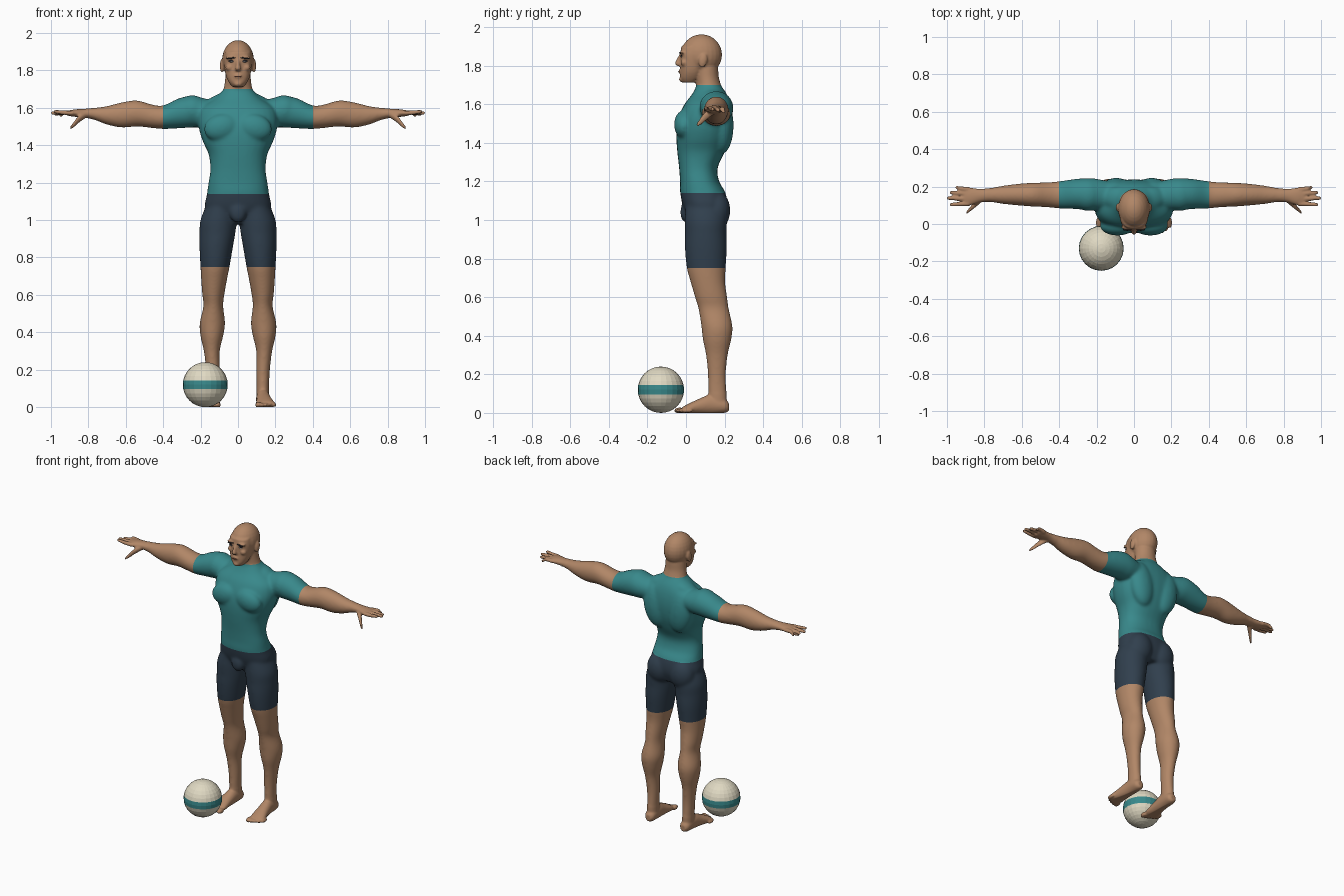
import bpy, bmesh, math
from mathutils import Vector, Matrix
from mathutils.bvhtree import BVHTree

if "Cube" in bpy.data.objects:
    bpy.data.objects.remove(bpy.data.objects["Cube"])

X, Y, Z = Vector((1, 0, 0)), Vector((0, 1, 0)), Vector((0, 0, 1))
FRAMES = {"X": (Y, Z), "Y": (X, Z), "Z": (X, Y)}


def material(name, rgb):
    m = bpy.data.materials.new(name)
    m.use_nodes = True
    m.diffuse_color = (*rgb, 1)
    m.node_tree.nodes["Principled BSDF"].inputs["Base Color"].default_value = (*rgb, 1)
    return m


skin = material("skin", (0.44, 0.24, 0.135))
teal = material("teal_cloth", (0.04, 0.25, 0.26))
navy = material("navy_cloth", (0.03, 0.05, 0.075))
cream = material("cream", (0.74, 0.69, 0.54))
dark = material("dark_hair", (0.02, 0.02, 0.025))
eye_grey = material("eye_grey", (0.3, 0.3, 0.3))
lip = material("lip_brown", (0.25, 0.1, 0.065))


def make_object(name, bm, *mats, smooth=True):
    me = bpy.data.meshes.new(name)
    bm.to_mesh(me)
    bm.free()
    for m in mats:
        me.materials.append(m)
    if smooth:
        me.shade_smooth()
    ob = bpy.data.objects.new(name, me)
    bpy.context.collection.objects.link(ob)
    return ob


def refine(rows, steps=5):
    """Catmull-Rom interpolation between profile rows."""
    pts = [rows[0], *rows, rows[-1]]
    out = []
    for p0, p1, p2, p3 in zip(pts, pts[1:], pts[2:], pts[3:]):
        for i in range(steps):
            t = i / steps
            out.append([b + t * (c - a) / 2 + t * t * (2 * a - 5 * b + 4 * c - d) / 2
                        + t ** 3 * (3 * b - a - 3 * c + d) / 2
                        for a, b, c, d in zip(p0, p1, p2, p3)])
    return out + [list(rows[-1])]


def loft(bm, rows, axis, side=1, power=2.0, count=28):
    """Closed tube through rows of (x, y, z, half width, half height)."""
    u, v = FRAMES[axis]
    rings = []
    for x, y, z, a, b in refine(rows):
        ring = []
        for k in range(count):
            t = math.tau * k / count
            c, s = math.cos(t), math.sin(t)
            c = math.copysign(abs(c) ** (2 / power), c)
            s = math.copysign(abs(s) ** (2 / power), s)
            ring.append(bm.verts.new(Vector((side * x, y, z)) + u * a * c + v * b * s))
        rings.append(ring)
    for r, q in zip(rings, rings[1:]):
        for k in range(count):
            j = (k + 1) % count
            bm.faces.new((r[k], r[j], q[j], q[k]))
    bm.faces.new(rings[0][::-1])
    bm.faces.new(rings[-1])


def upright(bm, rows, power):
    """Loft from rows of (z, half width, front y, back y)."""
    loft(bm, [(0, (f + k) / 2, z, w, (k - f) / 2) for z, w, f, k in rows], "Z", 1, power)


def blob(bm, centre, radii, turn=0, axis="Y"):
    mat = (Matrix.Translation(centre) @ Matrix.Rotation(turn, 4, axis)
           @ Matrix.Diagonal((*radii, 1)))
    bmesh.ops.create_uvsphere(bm, u_segments=24, v_segments=14, radius=1, matrix=mat)


bm = bmesh.new()

# Torso and neck
upright(bm, [(.98, .1, .03, .19), (1.06, .175, -.012, .215), (1.14, .166, -.03, .205),
             (1.2, .158, -.031, .172), (1.27, .148, -.036, .164), (1.35, .157, -.045, .2),
             (1.42, .188, -.05, .225), (1.48, .207, -.048, .236), (1.54, .213, -.035, .238),
             (1.6, .195, -.008, .23), (1.65, .125, .03, .213), (1.69, .085, .053, .186)], 2.3)
upright(bm, [(1.62, .1, .04, .2), (1.69, .08, .052, .184), (1.74, .07, .05, .17),
             (1.8, .066, .045, .165), (1.84, .06, .05, .15)], 2)
blob(bm, (0, .0, 1.04), (.045, .03, .055))

# Head: cranium, face, nose, lips
blob(bm, (0, .08, 1.856), (.085, .107, .106))
upright(bm, [(1.9, .068, -.024, .1), (1.86, .074, -.03, .1), (1.82, .073, -.028, .1),
             (1.77, .064, -.03, .09), (1.735, .048, -.03, .075), (1.712, .03, -.018, .05)], 2.3)
loft(bm, [(0, -.022, 1.865, .008, .008), (0, -.036, 1.835, .01, .012),
          (0, -.042, 1.81, .015, .016), (0, -.034, 1.798, .012, .01)], "Z")
blob(bm, (0, -.028, 1.77), (.024, .01, .012))
blob(bm, (0, -.022, 1.728), (.022, .014, .014))

for s in (-1, 1):
    # Chest, back, seat and shoulder muscles
    blob(bm, (s * .088, -.012, 1.495), (.095, .05, .072), s * .25)
    blob(bm, (s * .095, .185, 1.49), (.085, .062, .15), s * .15)
    blob(bm, (s * .085, .16, 1.05), (.085, .07, .1))
    blob(bm, (s * .095, .14, 1.635), (.085, .06, .04), s * .35)
    blob(bm, (s * .245, .157, 1.585), (.085, .088, .083))
    # Brow, cheek and ear
    blob(bm, (s * .035, -.018, 1.868), (.034, .014, .009))
    blob(bm, (s * .045, -.008, 1.815), (.022, .02, .018))
    blob(bm, (s * .086, .088, 1.825), (.011, .022, .037), -.2, "X")
    # Arm and palm
    loft(bm, [(.1, .15, 1.57, .07, .06), (.2, .157, 1.576, .085, .08),
              (.25, .16, 1.58, .086, .085), (.32, .16, 1.57, .08, .08),
              (.4, .156, 1.55, .073, .063), (.46, .156, 1.555, .067, .063),
              (.54, .157, 1.57, .064, .07), (.62, .157, 1.562, .058, .068),
              (.7, .156, 1.56, .049, .05), (.77, .155, 1.568, .038, .032),
              (.82, .152, 1.571, .036, .024), (.87, .147, 1.572, .046, .02),
              (.91, .146, 1.571, .047, .014)], "X", s)
    # Fingers and thumb
    for y0, y1, tip, z in ((.185, .195, .955, 1.56), (.16, .168, .985, 1.568),
                           (.134, .138, 1.001, 1.573), (.108, .104, .985, 1.58)):
        loft(bm, [(.88, y0, 1.572, .013, .013), (.93, (y0 + y1) / 2, 1.574, .012, .012),
                  (tip - .01, y1, z, .01, .01), (tip, y1, z, .006, .006)], "X", s, count=12)
    loft(bm, [(.81, .14, 1.565, .02, .016), (.85, .105, 1.54, .018, .02),
              (.88, .075, 1.508, .012, .015), (.897, .06, 1.492, .008, .009)], "X", s, count=12)
    # Leg
    loft(bm, [(.085, .1, 1.09, .08, .1), (.104, .102, 1.0, .097, .109),
              (.11, .102, .93, .096, .108), (.117, .103, .85, .089, .109),
              (.123, .105, .75, .078, .101), (.128, .113, .68, .069, .09),
              (.132, .13, .6, .059, .084), (.132, .143, .54, .053, .079),
              (.137, .16, .45, .068, .081), (.14, .161, .38, .061, .074),
              (.14, .16, .3, .043, .057), (.134, .16, .2, .037, .047),
              (.133, .162, .12, .034, .048), (.133, .165, .03, .034, .048)], "Z", s)
    # Foot and toes
    loft(bm, [(.132, .222, .03, .018, .022), (.132, .2, .036, .034, .036),
              (.134, .13, .045, .037, .05), (.139, .07, .034, .041, .04),
              (.146, .01, .02, .05, .026), (.15, -.018, .014, .049, .016)], "Y", s)
    for i in range(5):
        r = .0165 if i == 0 else .0115
        blob(bm, (s * (.109 + .021 * i), -.033 + .0025 * i * i, .012), (r, .029, r))

# Fuse the forms into one continuous skin
rough = make_object("body_form", bm)
mod = rough.modifiers.new("fuse", "REMESH")
mod.mode = "VOXEL"
mod.voxel_size = .006
bpy.context.view_layer.update()
fused = rough.evaluated_get(bpy.context.evaluated_depsgraph_get())
body = bmesh.new()
body.from_mesh(fused.to_mesh())
fused.to_mesh_clear()
bpy.data.objects.remove(rough)


def relax(test, times):
    verts = [v for v in body.verts if test(v.co)]
    for _ in range(times):
        bmesh.ops.smooth_vert(body, verts=verts, factor=.5,
                              use_axis_x=True, use_axis_y=True, use_axis_z=True)


relax(lambda p: abs(p.x) < .78 and .1 < p.z < 1.7, 14)
relax(lambda p: True, 2)
for v in body.verts:
    v.co.z = max(v.co.z, 0)

# Straight hems between skin and clothing
for point, normal in ((Z * .75, Z), (Z * 1.14, Z), (Z * 1.7, Z), (X * .4, X), (X * -.4, X)):
    bmesh.ops.bisect_plane(body, geom=body.verts[:] + body.edges[:] + body.faces[:],
                           dist=1e-5, plane_co=point, plane_no=normal)


def region(p):
    side = "left" if p.x > 0 else "right"
    if abs(p.x) > .4:
        return side + "_arm"
    if p.z < .75:
        return side + "_leg"
    return "shorts" if p.z < 1.14 else "shirt" if p.z < 1.7 else "head"


labels = [region(f.calc_center_median()) for f in body.faces]
for name in sorted(set(labels)):
    part = body.copy()
    extra = [f for f, label in zip(part.faces, labels) if label != name]
    bmesh.ops.delete(part, geom=extra, context="FACES")
    make_object(name, part, {"shirt": teal, "shorts": navy}.get(name, skin))

# Facial features set on the surface of the face
tree = BVHTree.FromBMesh(body)


def feature(name, x, z, radii, mat, turn=0):
    hit = tree.ray_cast(Vector((x, -1, z)), Y)[0]
    fm = bmesh.new()
    blob(fm, hit, radii, turn)
    make_object(name, fm, mat)


for s, side in ((1, "left"), (-1, "right")):
    feature(side + "_eyebrow", s * .036, 1.866, (.024, .006, .004), dark, s * .1)
    feature(side + "_lash", s * .035, 1.851, (.016, .004, .005), dark)
    feature(side + "_eye", s * .035, 1.847, (.012, .005, .004), eye_grey)
feature("mouth", 0, 1.768, (.021, .004, .003), lip)
body.free()

# Ball with a painted band
bm = bmesh.new()
bmesh.ops.create_uvsphere(bm, u_segments=24, v_segments=16, radius=.12)
for f in bm.faces:
    f.material_index = int(abs(f.calc_center_median().z) < .02)
ball = make_object("ball", bm, cream, teal, smooth=False)
ball.location = (-.175, -.13, .12)
